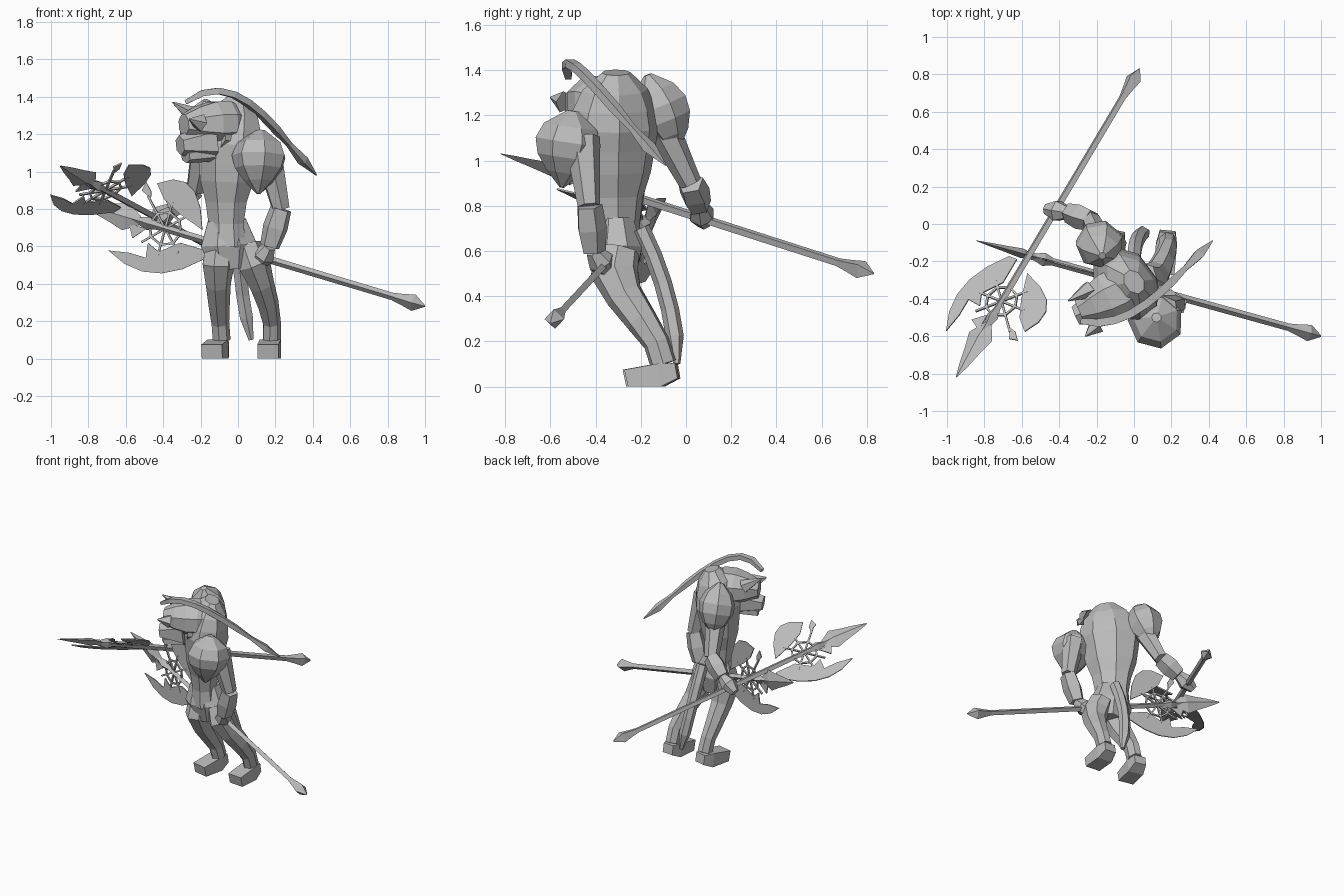
import bpy, bmesh, math
from mathutils import Vector, Matrix

cube = bpy.data.objects.get("Cube")
if cube:
    bpy.data.objects.remove(cube)

shade = (.5, .5, .5, 1)
grey = bpy.data.materials.new("plain_grey")
grey.use_nodes = True
grey.diffuse_color = shade
grey.node_tree.nodes["Principled BSDF"].inputs["Base Color"].default_value = shade

UP = Vector((0, 0, 1))
FRONT = Vector((0, -1, 0))
FACING = Vector((-.8, -.6, 0))
TIP = .004


def finish(name, bm, matrix=None):
    bmesh.ops.recalc_face_normals(bm, faces=bm.faces)
    mesh = bpy.data.meshes.new(name)
    bm.to_mesh(mesh)
    bm.free()
    mesh.materials.append(grey)
    obj = bpy.data.objects.new(name, mesh)
    bpy.context.collection.objects.link(obj)
    if matrix:
        obj.matrix_world = matrix
    return obj


def bezier(controls, count):
    # Sample a curve evenly from its control points
    samples = []
    for i in range(count):
        layer = [Vector(c) for c in controls]
        while len(layer) > 1:
            layer = [p.lerp(q, i / (count - 1)) for p, q in zip(layer, layer[1:])]
        samples.append(layer[0])
    return samples


def add_tube(bm, controls, widths, sides, flat, ref, turn):
    # One ring for each width, skinned along the curve and closed at both ends
    centres = bezier(controls, len(widths))
    rings = []
    for i, (centre, width) in enumerate(zip(centres, widths)):
        ahead = centres[min(i + 1, len(centres) - 1)]
        behind = centres[max(i - 1, 0)]
        along = (ahead - behind).normalized()
        across = along.cross(ref).normalized()
        depth = across.cross(along) * flat
        ring = []
        for k in range(sides):
            angle = math.tau * (k + turn) / sides
            offset = across * math.cos(angle) + depth * math.sin(angle)
            ring.append(bm.verts.new(centre + offset * width))
        rings.append(ring)
    for ring, following in zip(rings, rings[1:]):
        for k in range(sides):
            j = (k + 1) % sides
            bm.faces.new((ring[k], ring[j], following[j], following[k]))
    bm.faces.new(rings[0][::-1])
    bm.faces.new(rings[-1])


def tube(name, controls, widths, sides=6, flat=1, ref=UP, turn=.5, matrix=None):
    bm = bmesh.new()
    add_tube(bm, controls, widths, sides, flat, ref, turn)
    return finish(name, bm, matrix)


def plate(name, outline, matrix, thick=.008):
    bm = bmesh.new()
    face = bm.faces.new([bm.verts.new((*p, -thick / 2)) for p in outline])
    result = bmesh.ops.extrude_face_region(bm, geom=[face])
    moved = [g for g in result["geom"] if isinstance(g, bmesh.types.BMVert)]
    bmesh.ops.translate(bm, verts=moved, vec=UP * thick)
    return finish(name, bm, matrix)


def egg(name, bottom, top, radius, skew):
    # Rounded shell, fullest nearer the top as skew grows
    steps = [.02 + .96 * i / 5 for i in range(6)]
    widths = [radius * math.sin(math.pi * u ** skew) ** .7 for u in steps]
    tube(name, [bottom, top], widths, sides=7, ref=FACING)


# Pelvis and the hunched, turned torso
tube("pelvis", [(-.04, -.3, .48), (-.06, -.31, .74)], [.11, .16, .11], sides=8, flat=.75, ref=FRONT)
tube("torso", [(-.06, -.31, .6), (-.08, -.33, 1.1), (0, -.31, 1.39)],
     [.13, .12, .14, .18, .2, .22, .2, .16, .07], sides=8, flat=.75, ref=FACING)

# Shoulder guards
egg("left_shoulder_guard", (.11, -.55, .88), (.12, -.5, 1.22), .15, 1.3)
egg("right_shoulder_guard", (-.2, -.04, 1.05), (-.17, -.17, 1.38), .13, 1.1)

# Head, muzzle and brow tufts
tube("neck", [(.02, -.31, 1.2), (-.13, -.4, 1.22)], [.13, .14], sides=8)
tube("head", [(.02, -.33, 1.26), (-.29, -.47, 1.25)], [.1, .15, .15, .12, .07], sides=8, flat=.85)
tube("muzzle", [(-.15, -.42, 1.16), (-.31, -.49, 1.14)], [.12, .09, .06], flat=.9)
tube("jaw", [(-.15, -.42, 1.1), (-.28, -.48, 1.08)], [.08, .06], flat=.6)
tube("right_brow_tuft", [(-.24, -.35, 1.3), (-.35, -.41, 1.37)], [.05, TIP], sides=5)
tube("left_brow_tuft", [(-.2, -.54, 1.26), (-.26, -.6, 1.28)], [.05, TIP], sides=5)

# Long plume sweeping back from the brow, and the tail
tube("plume", [(-.28, -.52, 1.37), (0, -.58, 1.58), (.2, -.3, 1.2), (.42, -.09, .98)],
     [.02] + [.03] * 6 + [.02, .035, TIP], sides=4, flat=.8)
tube("tail", [(0, -.2, .7), (0, -.05, .4), (.07, -.04, .1)], [.04] * 5 + [.015], ref=FRONT)

# Legs share one side profile and differ in their sideways sweep
profile = [(-.3, .6), (-.4, .45), (-.1, .25), (-.1, .1)]
for side, sweep, toe in (("left", (.05, .1, .2, .18), .16), ("right", (-.1, -.12, -.1, -.09), -.14)):
    controls = [(x, *p) for x, p in zip(sweep, profile)]
    tube(side + "_leg", controls, [.08, .09, .07, .06, .05, .05], sides=7, flat=1.2, ref=FRONT)
    foot = tube(side + "_foot", [(sweep[-1], -.04, .07), (toe, -.26, .03)], [.06, .08, .08, .08], sides=4, flat=.8)
    for vert in foot.data.vertices:
        # Keep the sole on the ground
        vert.co.z = vert.co.z if vert.co.z > .03 else 0

# Arms from shoulder through elbow and wrist to the grip
arms = {"left": [(.16, -.46, 1.1), (.23, -.43, .8), (.17, -.41, .6), (.11, -.34, .5)],
        "right": [(-.17, -.13, 1.2), (-.23, .02, .9), (-.35, .06, .8), (-.47, .08, .72)]}
for side, (shoulder, elbow, wrist, grip) in arms.items():
    tube(side + "_arm", [shoulder, elbow], [.08, .065, .05], ref=FACING)
    tube(side + "_bracer", [elbow, wrist], [.06, .07, .055], sides=5, ref=FACING)
    tube(side + "_hand", [wrist, grip], [.035, .06, .03], ref=FACING)

# Blade outlines, measured from the hub of a pole weapon
crescent = bezier([(.27, -.2), (0, -.35), (-.25, -.1)], 6)
crescent += [(-.25, -.05), (-.1, -.05), (0, -.13), (.07, -.1), (.06, -.18), (.16, -.18)]
axe = bezier([(-.2, .05), (-.1, .38), (.11, .22)], 6) + [(.05, .15), (-.05, .1)]
spike = [(.12, .13), (.13, .17), (.17, .21), (.18, .16)]
barb = [(.1, -.03), (.16, -.1), (.2, -.03)]
blades = {"crescent_blade": crescent, "axe_blade": axe, "spike": spike, "barb": barb}


def polar(radius, step):
    angle = math.tau * step / 8
    return Vector((radius * math.cos(angle), radius * math.sin(angle), 0))


def pole_weapon(name, butt, tip, lateral):
    along = (Vector(tip) - Vector(butt)).normalized()
    normal = along.cross(Vector(lateral)).normalized()
    matrix = Matrix((along, normal.cross(along), normal)).transposed().to_4x4()
    matrix.translation = Vector(butt) + along * 1.5

    def rod(part, start, end, widths, flat=1):
        tube(name + part, [(start, 0, 0), (end, 0, 0)], widths, sides=4, flat=flat, turn=0, matrix=matrix)

    rod("_butt", -1.5, -1.3, [TIP, .045, .03, .018])
    rod("_shaft", -1.35, .2, [.02, .02])
    rod("_hub", .05, .15, [.02, .036, .02])
    rod("_point", .14, .49, [.02, .075, .05, .03, TIP], flat=.35)
    for part, outline in blades.items():
        plate(name + "_" + part, outline, matrix)

    # Open lattice of ring bars and spokes joining the blades
    bm = bmesh.new()
    for k in range(8):
        bars = [(polar(.09, k), polar(.09, k + 1))]
        if k % 4:
            bars.append((polar(0, k), polar(.2 if k == 1 else .15, k)))
        for bar in bars:
            add_tube(bm, bar, [.008, .008], 4, 1, UP, .5)
    finish(name + "_lattice", bm, matrix)


pole_weapon("right_polearm", (.03, .83, .5), (-.95, -.82, 1.03), (.8, -.33, .48))
pole_weapon("left_polearm", (1, -.6, .28), (-.84, -.09, .83), (.27, -.07, .96))
